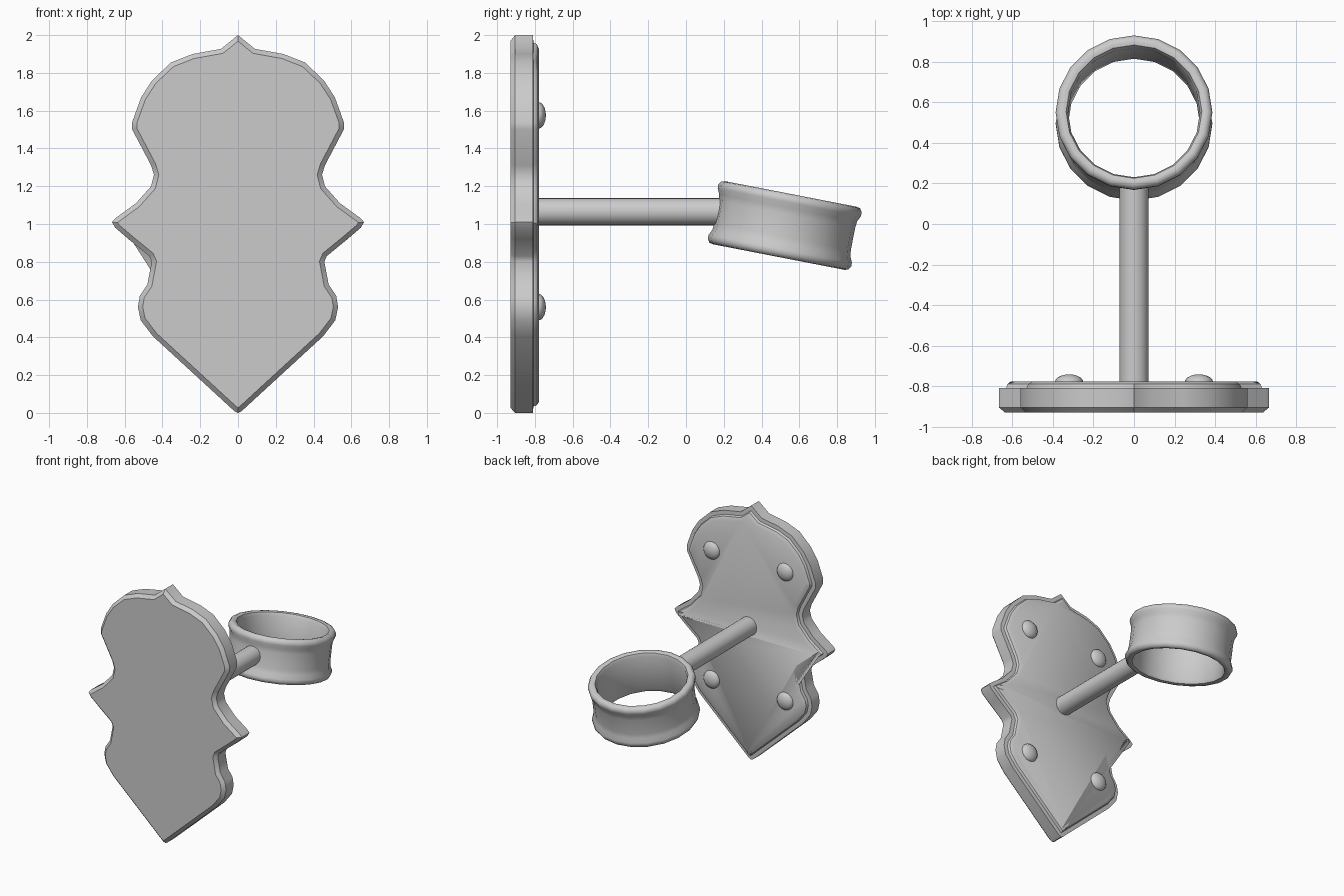
import bpy, bmesh, math
from mathutils import Vector, Matrix

cube = bpy.data.objects.get("Cube")
if cube:
    bpy.data.objects.remove(cube, do_unlink=True)

GREY = (0.6, 0.6, 0.6, 1)
metal = bpy.data.materials.new("grey_metal")
metal.use_nodes = True
metal.diffuse_color = GREY
metal.node_tree.nodes["Principled BSDF"].inputs["Base Color"].default_value = GREY


def finish(bm, name, angle=40):
    """Turn a bmesh into a shaded, coloured object."""
    bmesh.ops.recalc_face_normals(bm, faces=bm.faces)
    mesh = bpy.data.meshes.new(name)
    bm.to_mesh(mesh)
    bm.free()
    mesh.materials.append(metal)
    obj = bpy.data.objects.new(name, mesh)
    bpy.context.collection.objects.link(obj)
    bpy.ops.object.select_all(action='DESELECT')
    obj.select_set(True)
    bpy.context.view_layer.objects.active = obj
    bpy.ops.object.shade_smooth_by_angle(angle=math.radians(angle))
    return obj


def bridge(bm, a, b):
    n = len(a)
    for i in range(n):
        j = (i + 1) % n
        bm.faces.new((a[i], a[j], b[j], b[i]))


def inset(points, d):
    """Move a clockwise outline inward by d with mitred corners."""
    result = []
    for i, p in enumerate(points):
        e1 = (p - points[i - 1]).normalized()
        e2 = (points[(i + 1) % len(points)] - p).normalized()
        n1, n2 = Vector((e1.y, -e1.x)), Vector((e2.y, -e2.x))
        result.append(p + (n1 + n2) * d / (1 + n1.dot(n2)))
    return result


def lathe(name, profile, segments, matrix, closed=False, angle=40):
    """Spin (radius, height) points about z, then place them."""
    bm = bmesh.new()
    rings = []
    for r, h in profile:
        rings.append([bm.verts.new((r * math.cos(t), r * math.sin(t), h))
                      for t in (2 * math.pi * k / segments for k in range(segments))])
    for a, b in zip(rings, rings[1:]):
        bridge(bm, a, b)
    if closed:
        bridge(bm, rings[-1], rings[0])
    else:
        bm.faces.new(rings[0])
        bm.faces.new(rings[-1])
    bm.transform(matrix)
    return finish(bm, name, angle)


# Shaped wall plate: half outline mirrored, stacked as inset layers
half = [(0, 2), (.09, 1.927), (.24, 1.9), (.355, 1.855), (.455, 1.76),
        (.513, 1.67), (.56, 1.54), (.56, 1.5), (.46, 1.31), (.445, 1.26),
        (.46, 1.2), (.54, 1.11), (.65, 1.03), (.667, 1.01), (.65, .98),
        (.58, .92), (.47, .83), (.457, .8), (.48, .68), (.52, .62),
        (.53, .56), (.515, .49), (.45, .405), (.02, .01), (0, 0)]
outline = [Vector(p) for p in half + [(-x, z) for x, z in half[-2:0:-1]]]
layers = [(-.93, .025), (-.905, 0), (-.81, 0), (-.808, .03), (-.79, .037),
          (-.777, .06)]
bm = bmesh.new()
loops = [[bm.verts.new((p.x, y, p.y)) for p in inset(outline, d)] for y, d in layers]
for a, b in zip(loops, loops[1:]):
    bridge(bm, a, b)
bm.faces.new(loops[0])
bm.faces.new(loops[-1])
finish(bm, "wall_plate", 35)

to_back = Matrix.Rotation(-math.pi / 2, 4, 'X')

# Domed rivets on the back of the plate
dome = [(.07 * math.cos(t), .038 * math.sin(t))
        for t in (math.pi / 2 * k / 5 for k in range(5))]
for side, x in (("left", .32), ("right", -.32)):
    for level, z in (("upper", 1.575), ("lower", .56)):
        lathe(f"{level}_{side}_rivet", [(.07, -.02)] + dome + [(.005, .038)], 16,
              Matrix.Translation((x, -.78, z)) @ to_back, angle=60)

# Straight arm from plate to ring
lathe("arm", [(.072, 0), (.072, .965)], 24,
      Matrix.Translation((0, -.785, 1.065)) @ to_back)

# Tilted holder ring with a bead at each rim
upper = [(.325, .14), (.335, .164), (.355, .17), (.375, .165), (.387, .145),
         (.386, .125), (.372, .095), (.368, .06)]
section = upper + [(.368, 0)] + [(r, -h) for r, h in reversed(upper)]
lathe("holder_ring", section, 20,
      Matrix.Translation((0, .523, .992)) @ Matrix.Rotation(math.radians(-11), 4, 'X'),
      closed=True, angle=50)
